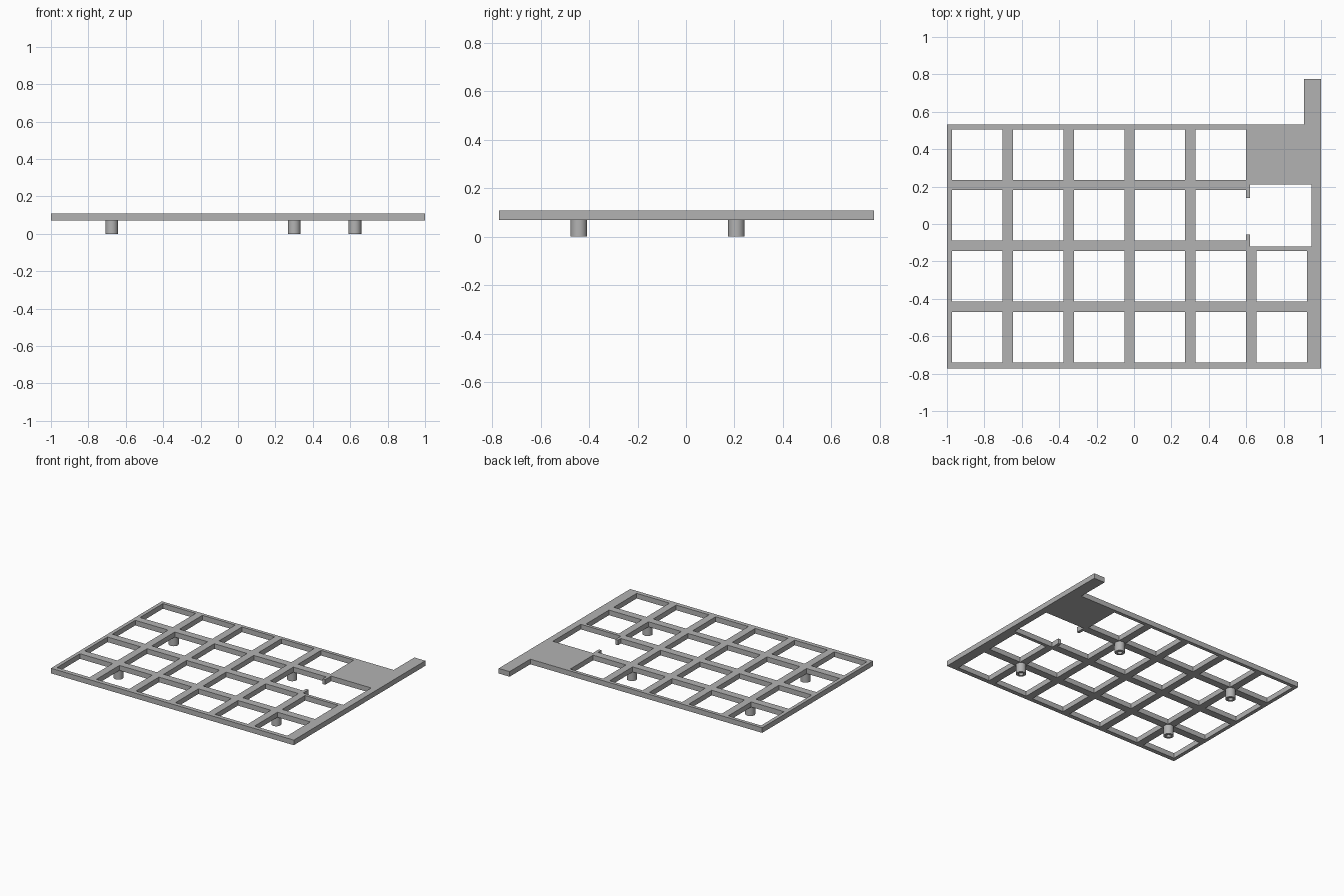
import bpy, bmesh, math

cube = bpy.data.objects.get("Cube")
if cube:
    bpy.data.objects.remove(cube)

grey = bpy.data.materials.new("plain grey")
grey.use_nodes = True
colour = (0.45, 0.45, 0.45, 1)
grey.diffuse_color = colour
grey.node_tree.nodes["Principled BSDF"].inputs["Base Color"].default_value = colour

BOTTOM, TOP = 0.07, 0.108
PITCH, HOLE = 0.3255, 0.27
X0, Y0 = -0.973, -0.74          # lower left corner of the first opening


def make_object(name, bm):
    bmesh.ops.recalc_face_normals(bm, faces=bm.faces)
    mesh = bpy.data.meshes.new(name)
    bm.to_mesh(mesh)
    bm.free()
    mesh.materials.append(grey)
    obj = bpy.data.objects.new(name, mesh)
    bpy.context.collection.objects.link(obj)
    return obj


def inside(x, y, rect):
    return rect[0] < x < rect[1] and rect[2] < y < rect[3]


# Areas as (x min, x max, y min, y max)
solids = [(-1, 1, -0.772, 0.532), (0.91, 1, 0.532, 0.775)]    # deck and arm
openings = []
for col in range(6):
    for row in range(4):
        if col == 5 and row > 1:
            continue             # this corner holds the panel and large opening
        x, y = X0 + col * PITCH, Y0 + row * PITCH
        openings.append((x, x + HOLE, y, y + HOLE))
openings.append((0.62, 0.95, -0.12, 0.21))        # large opening
openings.append((0.59, 0.63, -0.055, 0.14))       # gap between the two stubs

# Lattice frame: fill the solid cells, then extrude them to thickness
xs = sorted({round(v, 4) for r in solids + openings for v in r[:2]})
ys = sorted({round(v, 4) for r in solids + openings for v in r[2:]})
bm = bmesh.new()
grid = {}


def corner(i, j):
    if (i, j) not in grid:
        grid[i, j] = bm.verts.new((xs[i], ys[j], BOTTOM))
    return grid[i, j]


for i in range(len(xs) - 1):
    for j in range(len(ys) - 1):
        cx, cy = (xs[i] + xs[i + 1]) / 2, (ys[j] + ys[j + 1]) / 2
        filled = any(inside(cx, cy, r) for r in solids)
        if filled and not any(inside(cx, cy, r) for r in openings):
            bm.faces.new([corner(i, j), corner(i + 1, j),
                          corner(i + 1, j + 1), corner(i, j + 1)])
result = bmesh.ops.extrude_face_region(bm, geom=bm.faces[:], use_keep_orig=True)
for item in result["geom"]:
    if isinstance(item, bmesh.types.BMVert):
        item.co.z = TOP
make_object("lattice_frame", bm)

# Hollow feet below four of the crossings
RADIUS, BORE, SIDES = 0.034, 0.017, 32
profile = [(BORE, BOTTOM), (BORE, 0), (RADIUS, 0), (RADIUS, BOTTOM)]
feet = {"front_right_foot": (-0.675, -0.442), "back_right_foot": (-0.675, 0.208),
        "back_left_foot": (0.3, 0.208), "front_left_foot": (0.625, -0.442)}
for name, (x, y) in feet.items():
    bm = bmesh.new()
    rings = [[bm.verts.new((r * math.cos(math.tau * k / SIDES),
                            r * math.sin(math.tau * k / SIDES), z))
              for k in range(SIDES)] for r, z in profile]
    for a, b in zip(rings, rings[1:] + rings[:1]):
        for k in range(SIDES):
            n = (k + 1) % SIDES
            bm.faces.new((a[k], a[n], b[n], b[k]))
    foot = make_object(name, bm)
    foot.location = (x, y, 0)
    bpy.ops.object.select_all(action="DESELECT")
    foot.select_set(True)
    bpy.context.view_layer.objects.active = foot
    bpy.ops.object.shade_smooth_by_angle(angle=math.radians(30))
